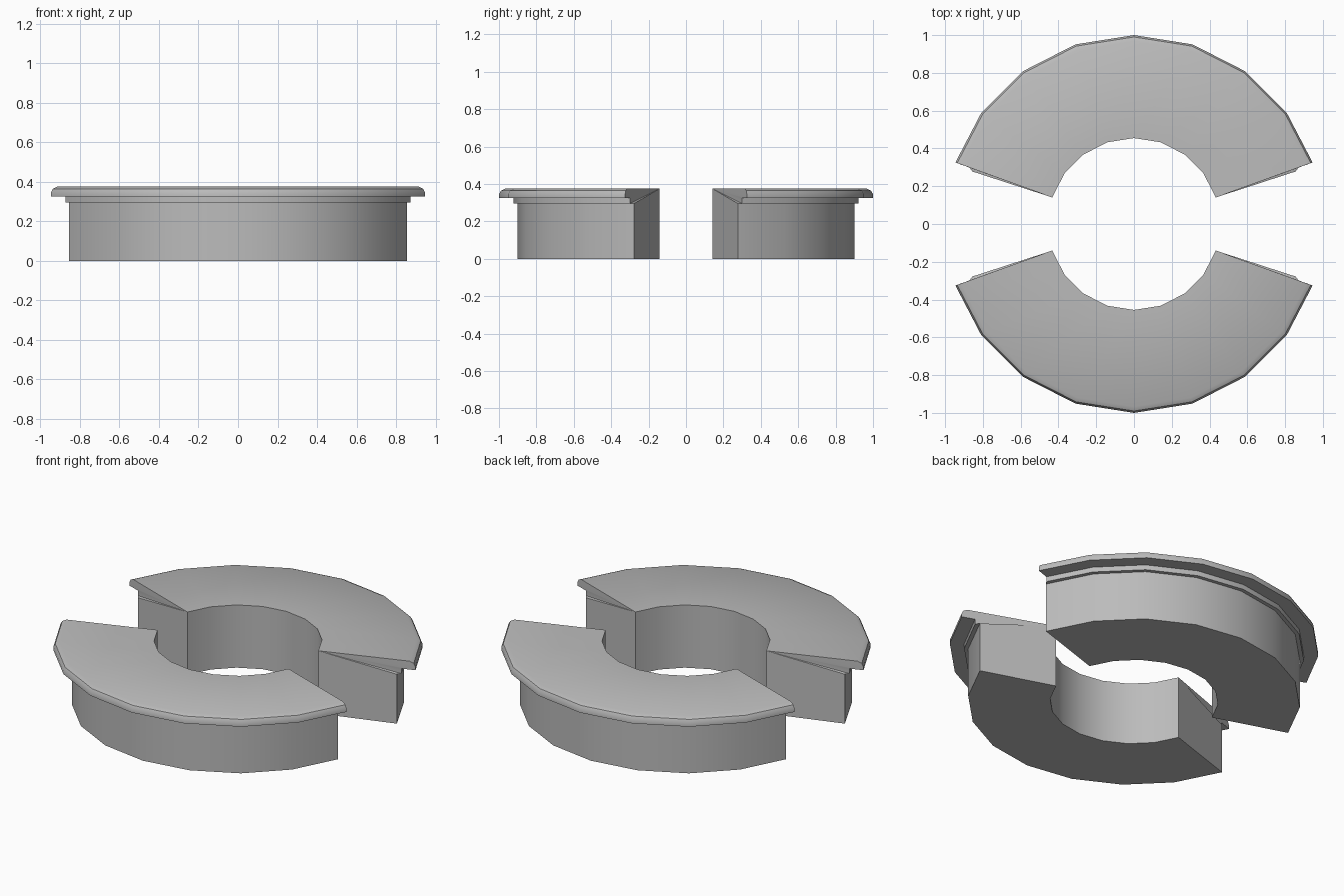
import bpy, bmesh
from math import cos, sin, radians

cube = bpy.data.objects.get("Cube")
if cube:
    bpy.data.objects.remove(cube, do_unlink=True)

grey = bpy.data.materials.new("plain grey")
grey.use_nodes = True
grey.diffuse_color = (0.5, 0.5, 0.5, 1)
grey.node_tree.nodes["Principled BSDF"].inputs["Base Color"].default_value = (0.5, 0.5, 0.5, 1)

# Cross-section (radius, height): body, collar under the lip, rounded lip
PROFILE = [(0.455, 0.375), (0.455, 0), (0.9, 0), (0.9, 0.295), (0.922, 0.295),
           (0.922, 0.325), (1, 0.325), (1, 0.345), (0.99, 0.364), (0.967, 0.375)]
START, STEP, COUNT = 18, 18, 9
LIP_SETBACK = 1


def half_ring(name, turn):
    bm = bmesh.new()
    rings = []
    for i in range(COUNT):
        ring = []
        for r, z in PROFILE:
            # The collar and lip stop slightly short of the body's ends
            trim = LIP_SETBACK * ((i == 0) - (i == COUNT - 1)) if r > 0.9 else 0
            a = radians(turn + START + STEP * i + trim)
            ring.append(bm.verts.new((r * cos(a), r * sin(a), z)))
        rings.append(ring)

    # Swept surfaces
    n = len(PROFILE)
    for a, b in zip(rings, rings[1:]):
        for j in range(n):
            k = (j + 1) % n
            bm.faces.new((a[j], a[k], b[k], b[j]))

    # End faces: flat body panel, then a fan out to the lip
    for ring in (rings[0], rings[-1]):
        bm.faces.new(ring[:4])
        for j in range(3, n - 1):
            bm.faces.new((ring[0], ring[j], ring[j + 1]))

    bmesh.ops.recalc_face_normals(bm, faces=bm.faces)
    mesh = bpy.data.meshes.new(name)
    bm.to_mesh(mesh)
    bm.free()
    mesh.materials.append(grey)
    obj = bpy.data.objects.new(name, mesh)
    bpy.context.collection.objects.link(obj)
    bpy.ops.object.select_all(action="DESELECT")
    obj.select_set(True)
    bpy.context.view_layer.objects.active = obj
    bpy.ops.object.shade_smooth_by_angle(angle=radians(35))


half_ring("back_half_ring", 0)
half_ring("front_half_ring", 180)
